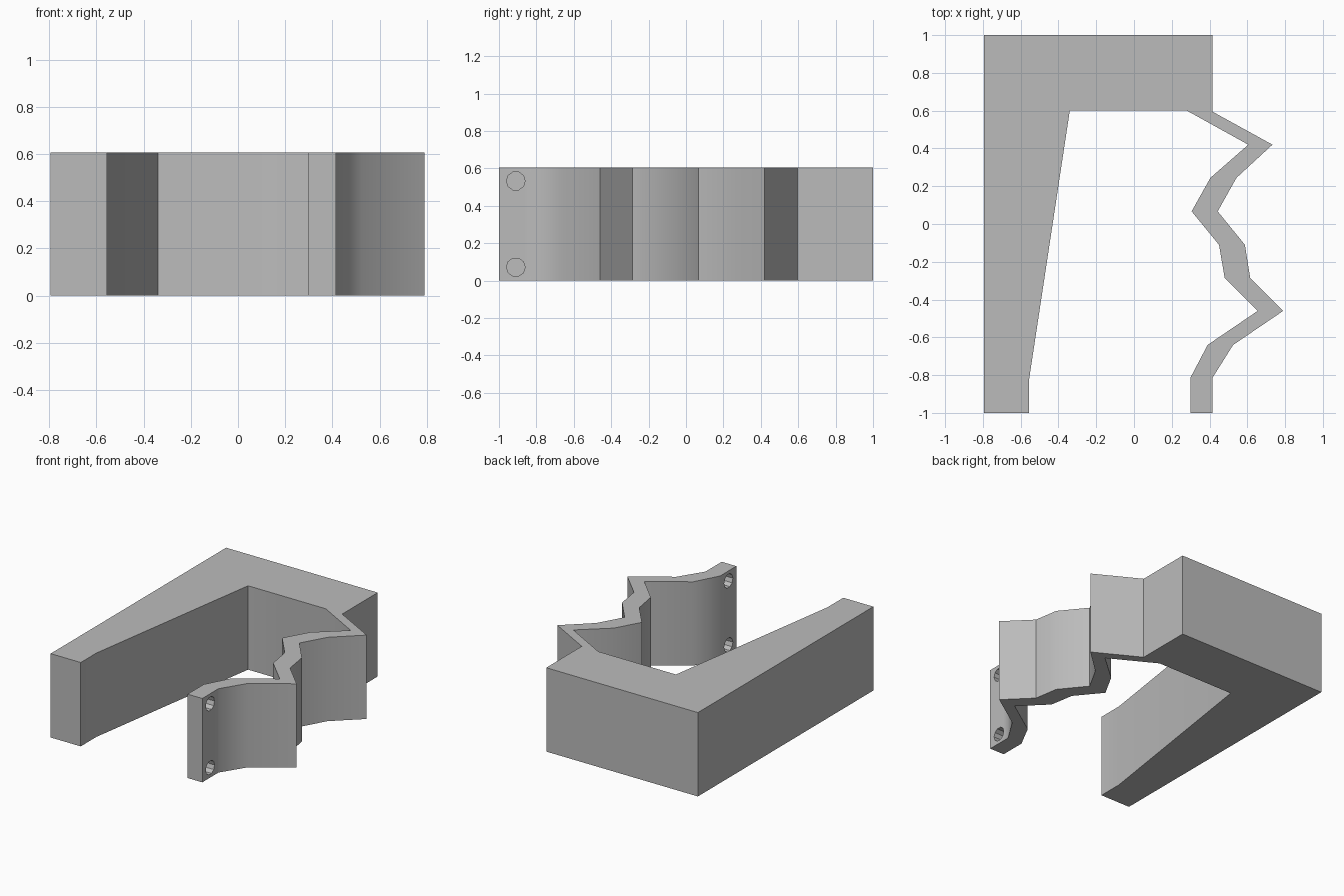
import bpy, bmesh, math
from mathutils import Matrix

cube = bpy.data.objects.get("Cube")
if cube:
    bpy.data.objects.remove(cube, do_unlink=True)

HEIGHT = 0.605

grey = bpy.data.materials.new("plain grey")
grey.use_nodes = True
COLOUR = (0.5, 0.5, 0.5, 1)
grey.diffuse_color = COLOUR
grey.node_tree.nodes["Principled BSDF"].inputs["Base Color"].default_value = COLOUR


def make_object(name, bm):
    bmesh.ops.recalc_face_normals(bm, faces=bm.faces)
    mesh = bpy.data.meshes.new(name)
    bm.to_mesh(mesh)
    bm.free()
    mesh.materials.append(grey)
    obj = bpy.data.objects.new(name, mesh)
    bpy.context.collection.objects.link(obj)
    return obj


# Outline: thick back and tapered left arm, then the thin zigzag arm
frame = [(0.415, 1), (-0.795, 1), (-0.795, -1), (-0.555, -1),
         (-0.555, -0.82), (-0.34, 0.6), (0.28, 0.6)]
zigzag_inner = [(0.605, 0.42), (0.405, 0.245), (0.305, 0.067), (0.45, -0.11),
                (0.48, -0.285), (0.655, -0.46), (0.39, -0.64), (0.298, -0.815),
                (0.298, -1)]
zigzag_outer = [(0.415, -1), (0.415, -0.815), (0.525, -0.64), (0.79, -0.46),
                (0.615, -0.285), (0.587, -0.11), (0.443, 0.067), (0.543, 0.245),
                (0.733, 0.42), (0.415, 0.595)]

bm = bmesh.new()
base = bm.faces.new([bm.verts.new((x, y, 0)) for x, y in frame + zigzag_inner + zigzag_outer])
top = bmesh.ops.extrude_face_region(bm, geom=[base])
bmesh.ops.translate(bm, vec=(0, 0, HEIGHT),
                    verts=[v for v in top["geom"] if isinstance(v, bmesh.types.BMVert)])
bracket = make_object("bracket", bm)

# Two holes through the tip of the zigzag arm
bm = bmesh.new()
for z in (0.072, HEIGHT - 0.072):
    place = Matrix.Translation((0.36, -0.91, z)) @ Matrix.Rotation(math.pi / 2, 4, "Y")
    bmesh.ops.create_cone(bm, cap_ends=True, segments=10, radius1=0.05, radius2=0.05,
                          depth=0.3, matrix=place)
cutter = make_object("hole_cutter", bm)

cut = bracket.modifiers.new("holes", "BOOLEAN")
cut.operation = "DIFFERENCE"
cut.solver = "EXACT"
cut.object = cutter
bpy.ops.object.select_all(action="DESELECT")
bracket.select_set(True)
bpy.context.view_layer.objects.active = bracket
bpy.ops.object.modifier_apply(modifier=cut.name)
bpy.data.objects.remove(cutter, do_unlink=True)

# Soften the shallow bends, keep the strong corners
bpy.ops.object.shade_smooth_by_angle(angle=math.radians(35))
